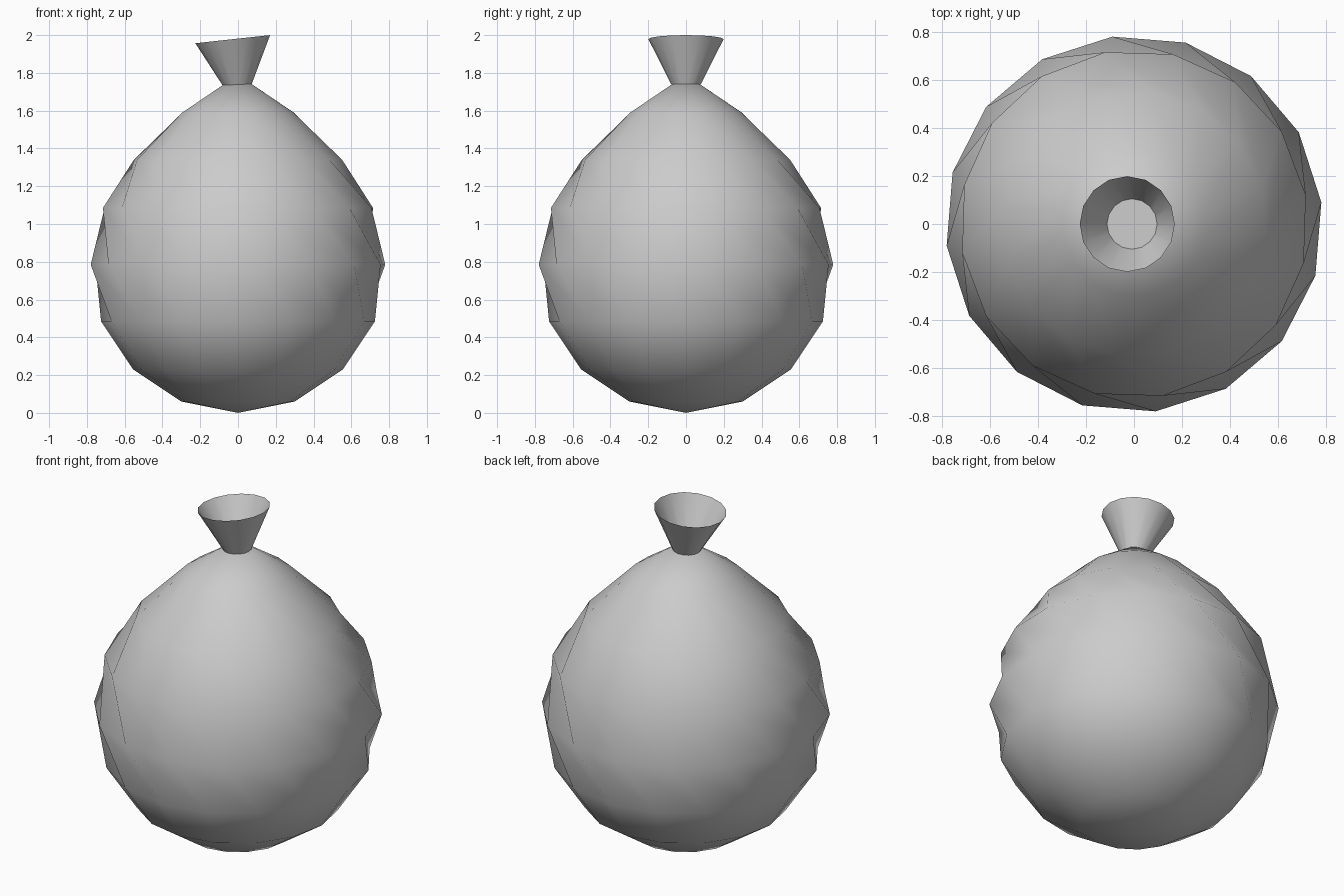
import bpy, bmesh, math
from mathutils import Matrix

if "Cube" in bpy.data.objects:
    bpy.data.objects.remove(bpy.data.objects["Cube"])

SIDES = 16


def ring(bm, radius, z, twist=0.0):
    """Add one ring of vertices, turned by twist degrees."""
    step = 2 * math.pi / SIDES
    t = math.radians(twist)
    return [bm.verts.new((radius * math.cos(i * step + t),
                          radius * math.sin(i * step + t), z)) for i in range(SIDES)]


def bridge(bm, low, high):
    """Join two rings with triangles, split along the stretched diagonal."""
    for i in range(SIDES):
        j = (i + 1) % SIDES
        bm.faces.new((low[i], low[j], high[i]))
        bm.faces.new((low[j], high[j], high[i]))


def fan(bm, loop, z, up=True):
    """Close a ring with a fan to a pole."""
    pole = bm.verts.new((0, 0, z))
    for i in range(SIDES):
        a, b = loop[i], loop[(i + 1) % SIDES]
        bm.faces.new((a, b, pole) if up else (b, a, pole))


def finish(bm, name):
    for f in bm.faces:
        f.smooth = True
    mesh = bpy.data.meshes.new(name)
    bm.to_mesh(mesh)
    bm.free()
    obj = bpy.data.objects.new(name, mesh)
    bpy.context.collection.objects.link(obj)
    return obj


# Body: sphere pulled up to a peak, its middle twisted (radius, z, twist)
profile = [(0.30, 0.06, 0), (0.555, 0.23, 0), (0.725, 0.485, 0),
           (0.785, 0.785, -15.9), (0.725, 1.085, -35.5),
           (0.555, 1.34, -51.7), (0.30, 1.59, -57)]
bm = bmesh.new()
rings = [ring(bm, *p) for p in profile]
for low, high in zip(rings, rings[1:]):
    bridge(bm, low, high)
fan(bm, rings[0], 0.0, up=False)
fan(bm, rings[-1], 1.79)
finish(bm, "balloon_body")

# Neck: open flared cone, leaning slightly to the left
lean = Matrix.Translation((0, 0, 1.72)) @ Matrix.Rotation(math.radians(-6.2), 4, 'Y')
bm = bmesh.new()
base = ring(bm, 0.068, 0.0)
rim = ring(bm, 0.199, 0.26)
for i in range(SIDES):
    j = (i + 1) % SIDES
    bm.faces.new((base[i], base[j], rim[j], rim[i]))
finish(bm, "neck").matrix_world = lean

# Flat floor inside the neck
bm = bmesh.new()
bm.faces.new(ring(bm, 0.105, 0.074))
finish(bm, "neck_floor").matrix_world = lean
